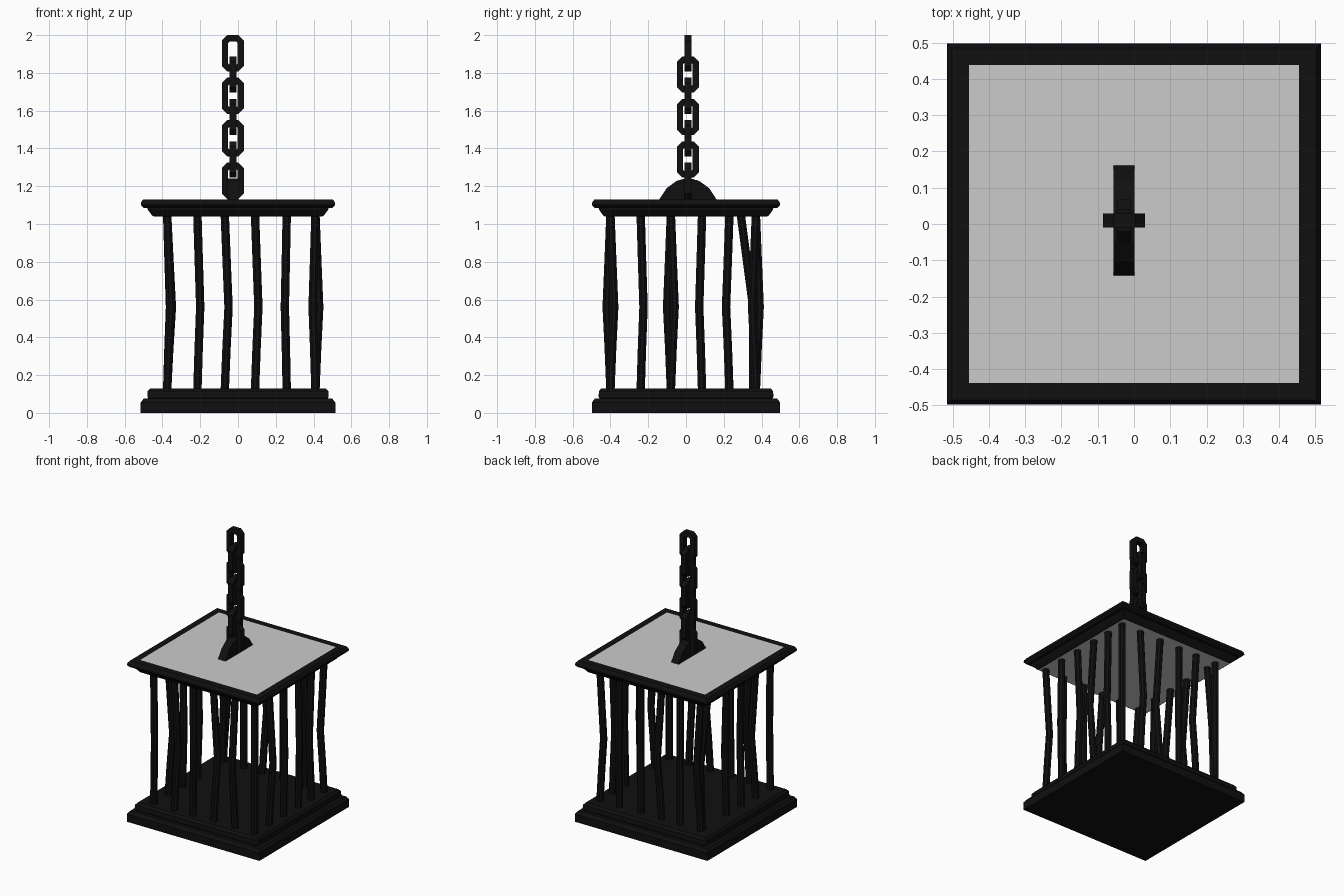
import bpy, bmesh, math, random
from mathutils import Vector

if "Cube" in bpy.data.objects:
    bpy.data.objects.remove(bpy.data.objects["Cube"])

random.seed(4)
iron = bpy.data.materials.new("black_iron")
iron.diffuse_color = (0.005, 0.005, 0.005, 1)
iron.use_nodes = True
iron.node_tree.nodes["Principled BSDF"].inputs["Base Color"].default_value = iron.diffuse_color


def finish(name, bm, mat=iron):
    bmesh.ops.recalc_face_normals(bm, faces=bm.faces)
    me = bpy.data.meshes.new(name)
    bm.to_mesh(me)
    bm.free()
    ob = bpy.data.objects.new(name, me)
    bpy.context.collection.objects.link(ob)
    if mat:
        me.materials.append(mat)
    return ob


def skin(bm, rings, caps=True):
    for a, b in zip(rings, rings[1:]):
        n = len(a)
        for i in range(n):
            bm.faces.new((a[i], a[(i + 1) % n], b[(i + 1) % n], b[i]))
    if caps:
        bm.faces.new(rings[0])
        bm.faces.new(rings[-1])


def square_loft(name, profile, caps=True, mat=iron):
    # profile: (half width, z); depth is slightly smaller than width
    bm = bmesh.new()
    rings = [[bm.verts.new((sx * r, sy * (r - 0.017), z))
              for sx, sy in ((-1, -1), (1, -1), (1, 1), (-1, 1))] for r, z in profile]
    skin(bm, rings, caps)
    return finish(name, bm, mat)


# Stepped base
square_loft("base", [(.515, 0), (.515, .055), (.50, .075), (.475, .075),
                     (.48, .085), (.478, .115), (.465, .13)])

# Lid frame with plain panels on top and underneath
square_loft("lid_frame", [(.447, 1.04), (.455, 1.045), (.477, 1.075), (.48, 1.085), (.50, 1.085),
                          (.515, 1.10), (.513, 1.115), (.502, 1.13), (.455, 1.13)], caps=False)


def panel(name, r, z, up):
    bm = bmesh.new()
    vs = [bm.verts.new((sx * r, sy * (r - .017), z))
          for sx, sy in ((-1, -1), (1, -1), (1, 1), (-1, 1))]
    f = bm.faces.new(vs if up else vs[::-1])
    me = bpy.data.meshes.new(name)
    bm.to_mesh(me)
    bm.free()
    bpy.context.collection.objects.link(bpy.data.objects.new(name, me))


panel("lid_panel", .455, 1.13, True)
panel("lid_underside", .447, 1.04, False)


# Bent round bars
def bar(name, x, y, dx, dy, tx=0, ty=0):
    bm = bmesh.new()
    rings = []
    for z, bend in ((.12, 0), (.34, .45), (.56, 1), (.80, .5), (1.05, 0)):
        lean = max(0, (z - .56) / .49)
        cx, cy = x + dx * bend + tx * lean, y + dy * bend + ty * lean
        rings.append([bm.verts.new((cx + .024 * math.cos(a), cy + .024 * math.sin(a), z))
                      for a in (math.tau * (k + .5) / 8 for k in range(8))])
    skin(bm, rings)
    finish(name, bm)


xs = (-.375, -.215, -.07, .09, .258, .41)
ys = (-.40, -.24, -.08, .085, .23, .37)
bend_x = (.02, .015, .02, .018, -.01, -.015)
bend_y = (-.02, .015, .02, -.015, -.018, .02)
for i in range(6):
    wob = .02 if i % 2 else -.02
    bar(f"front_bar_{i}", xs[i], ys[0], bend_x[i], wob)
    bar(f"back_bar_{i}", xs[i], ys[5], bend_x[i], -wob)
for i in range(1, 5):
    wob = .02 if i % 2 else -.005
    side_y = bend_y[i]
    bar(f"right_bar_{i}", xs[5], ys[i], wob, side_y)
    # the left side has one bar bent the opposite way and one leaning bar
    if i == 4:
        bar(f"left_bar_{i}", xs[0], .355, .015, 0, 0, -.065)
    else:
        bar(f"left_bar_{i}", xs[0], ys[i], .025, -side_y if i == 2 else side_y)

# Chain
CX, CY = -.027, .01


def octagon(w, h, c):
    return [(-w, -h + c), (-w + c, -h), (w - c, -h), (w, -h + c),
            (w, h - c), (w - c, h), (-w + c, h), (-w, h - c)]


def link(name, z, along_x):
    outer, inner = octagon(.058, .096, .028), octagon(.025, .062, .008)
    bm = bmesh.new()

    def ring(pts, t):
        return [bm.verts.new((CX + u, CY + t, z + v) if along_x else (CX + t, CY + u, z + v))
                for u, v in pts]
    loops = [ring(outer, -.019), ring(outer, .019), ring(inner, .019), ring(inner, -.019)]
    skin(bm, loops + loops[:1], caps=False)
    finish(name, bm)


for i in range(7):
    link(f"chain_link_{i}", 1.229 + i * .1125, i % 2 == 0)

# Domed hanger bracket on the lid
bm = bmesh.new()
half = ((.153, 1.128), (.112, 1.19), (.06, 1.228), (.018, 1.24))
outline = [(-y, z) for y, z in half] + [(y, z) for y, z in reversed(half)]
skin(bm, [[bm.verts.new((CX + s, CY + y, z)) for y, z in outline] for s in (-.029, .029)])
finish("hanger_bracket", bm)
